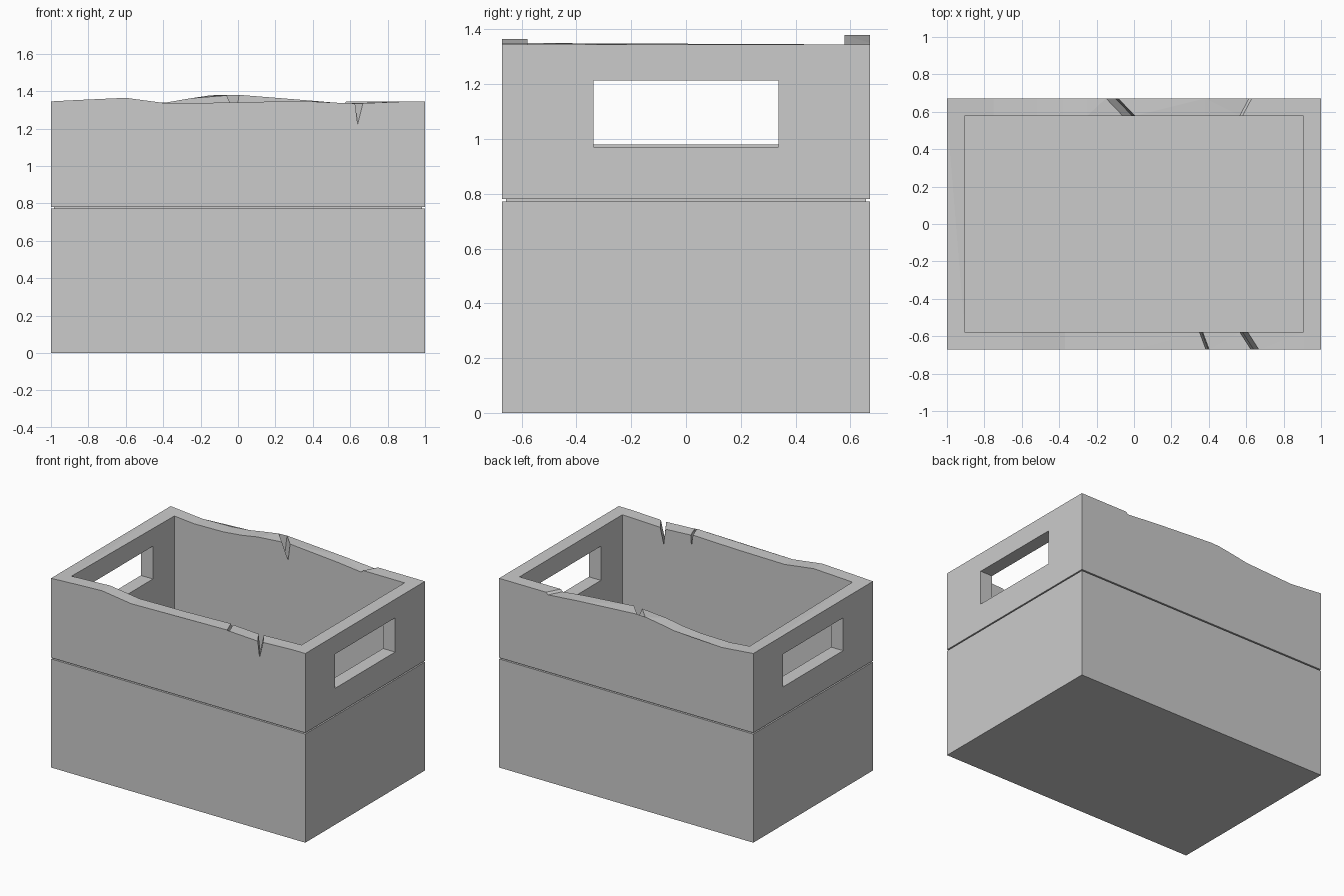
import bpy, bmesh

if "Cube" in bpy.data.objects:
    bpy.data.objects.remove(bpy.data.objects["Cube"])

HX, HY = 1.0, 0.672        # outer half sizes
IX, IY = 0.905, 0.578      # inner half sizes
RIM = 1.345

# Worn rim profiles: x, z, sideways skew from outer to inner face
FRONT = [(-1, RIM, 0), (-.905, 1.35, 0), (-.8, 1.355, 0), (-.6, 1.364, 0), (-.37, 1.333, 0),
         (0, 1.338, 0), (.385, 1.348, -.035), (.397, 1.267, -.035), (.402, 1.344, -.035),
         (.626, 1.333, -.06), (.64, 1.222, -.06), (.668, 1.335, -.06), (.905, RIM, 0), (1, RIM, 0)]
BACK = [(-1, RIM, 0), (-.905, 1.336, 0), (-.75, 1.322, 0), (-.52, 1.326, 0), (-.38, 1.34, 0),
        (-.25, 1.362, 0), (-.15, 1.377, .09), (-.1, 1.26, .09), (-.085, 1.38, .09),
        (.38, 1.35, 0), (.615, 1.33, -.05), (.63, RIM, -.05), (.905, RIM, 0), (1, RIM, 0)]


def finish(name, bm):
    bmesh.ops.recalc_face_normals(bm, faces=bm.faces)
    mesh = bpy.data.meshes.new(name)
    bm.to_mesh(mesh)
    bm.free()
    ob = bpy.data.objects.new(name, mesh)
    bpy.context.collection.objects.link(ob)
    return ob


def box(name, lo, hi):
    bm = bmesh.new()
    bmesh.ops.create_cube(bm, size=1)
    for v in bm.verts:
        v.co = [(a + b) / 2 + c * (b - a) for a, b, c in zip(lo, hi, v.co)]
    return finish(name, bm)


# Crate body: rim sections lofted from front to back
bm = bmesh.new()
rings = []
for y, prof, k in ((-HY, FRONT, 0), (-IY, FRONT, 1), (IY, BACK, 1), (HY, BACK, 0)):
    pts = [(x + k * d, y, z) for x, z, d in prof] + [(HX, y, 0), (-HX, y, 0)]
    rings.append([bm.verts.new(p) for p in pts])
n = len(rings[0])
for a, b in zip(rings, rings[1:]):
    for i in range(n):
        j = (i + 1) % n
        bm.faces.new((a[i], a[j], b[j], b[i]))
bm.faces.new(rings[0])
bm.faces.new(rings[-1])
bmesh.ops.triangulate(bm, faces=bm.faces[:])
crate = finish("crate_body", bm)

# Cutters: inside space, two hand holes, groove between the planks
cutters = [box("inside_cutter", (-IX, -IY, .1), (IX, IY, 2)),
           box("right_handle_cutter", (.6, -.337, .97), (1.2, .337, 1.213)),
           box("left_handle_cutter", (-1.2, -.337, .98), (-.6, .337, 1.213))]
D, G0, G1 = .015, .772, .781
for s in (-1, 1):
    xs, ys = sorted((s * (HX - D), s * 1.2)), sorted((s * (HY - D), s * .9))
    cutters.append(box("end_groove_cutter", (xs[0], -.9, G0), (xs[1], .9, G1)))
    cutters.append(box("side_groove_cutter", (-1.2, ys[0], G0), (1.2, ys[1], G1)))

for c in cutters:
    m = crate.modifiers.new(c.name, 'BOOLEAN')
    m.operation = 'DIFFERENCE'
    m.solver = 'EXACT'
    m.object = c
    c.hide_render = True
    c.hide_viewport = True
